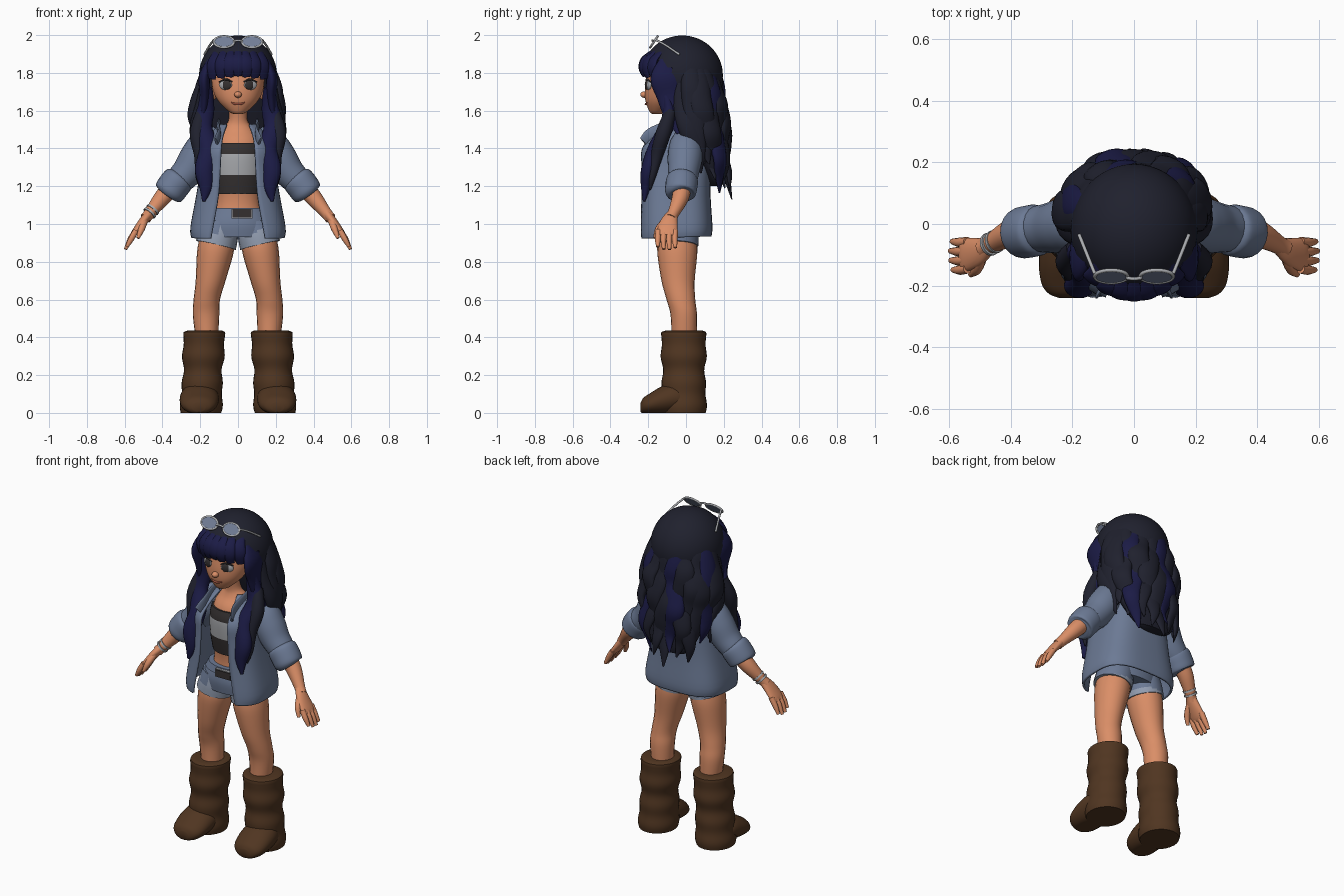
import bpy, bmesh
from math import sin, cos, pi, sqrt, radians, asin, copysign
from mathutils import Vector, Matrix

if "Cube" in bpy.data.objects:
    bpy.data.objects.remove(bpy.data.objects["Cube"])


def material(name, r, g, b):
    m = bpy.data.materials.new(name)
    m.use_nodes = True
    m.diffuse_color = (r, g, b, 1)
    bsdf = m.node_tree.nodes["Principled BSDF"]
    bsdf.inputs["Base Color"].default_value = (r, g, b, 1)
    bsdf.inputs["Roughness"].default_value = 0.8
    return m


SKIN = material("skin", .7, .27, .135)
DENIM = material("denim", .15, .195, .3)
FADED = material("faded denim", .29, .34, .44)
HAIR = material("black hair", .014, .015, .027)
NAVY = material("navy hair", .011, .011, .06)
BROWN = material("brown suede", .08, .036, .015)
CHARCOAL = material("charcoal", .035, .03, .03)
GREY = material("light grey", .4, .41, .43)
LENS = material("tinted lens", .17, .21, .31)
LIPS = material("lips", .4, .1, .06)
X, Y, Z = Vector((1, 0, 0)), Vector((0, 1, 0)), Vector((0, 0, 1))
SIDES = (("left", 1), ("right", -1))


def finish(bm, name, mats, rule=None, angle=50):
    """Turn a bmesh into a named, smooth-shaded object."""
    mats = mats if isinstance(mats, list) else [mats]
    bmesh.ops.recalc_face_normals(bm, faces=bm.faces)
    for f in bm.faces:
        f.smooth = True
        if rule:
            f.material_index = rule(f.calc_center_median())
    me = bpy.data.meshes.new(name)
    bm.to_mesh(me)
    bm.free()
    me.set_sharp_from_angle(angle=radians(angle))
    for m in mats:
        me.materials.append(m)
    ob = bpy.data.objects.new(name, me)
    bpy.context.collection.objects.link(ob)
    return ob


def smooth_path(pts, steps):
    """Catmull-Rom interpolation of tuples of any length."""
    out = []
    for i in range(len(pts) - 1):
        p, q = pts[i], pts[i + 1]
        o, r = pts[max(i - 1, 0)], pts[min(i + 2, len(pts) - 1)]
        for k in range(steps):
            t = k / steps
            out.append([b + t / 2 * (c - a + t * (2 * a - 5 * b + 4 * c - d + t * (3 * (b - c) + d - a)))
                        for a, b, c, d in zip(o, p, q, r)])
    return out + [list(pts[-1])]


def sweep(name, pts, mats, axis=X, flat=1, side=1, sides=20, steps=5, rule=None, normal=None):
    """Loft ellipses along a path of (x, y, z, width[, depth]); normal fixes the ring plane."""
    bm = bmesh.new()
    path = smooth_path(pts, steps)
    pos = [Vector((p[0] * side, p[1], p[2])) for p in path]
    rings = []
    for i, p in enumerate(path):
        t = normal or (pos[min(i + 1, len(pos) - 1)] - pos[max(i - 1, 0)]).normalized()
        u = (axis - t * axis.dot(t)).normalized()
        v = t.cross(u)
        a, b = p[3], p[-1] * (flat if len(p) == 4 else 1)
        ring = []
        for k in range(sides):
            c = pos[i] + u * a * cos(2 * pi * k / sides) + v * b * sin(2 * pi * k / sides)
            c.z = max(c.z, 0)
            ring.append(bm.verts.new(c))
        rings.append(ring)
    for r, s in zip(rings, rings[1:]):
        for k in range(sides):
            j = (k + 1) % sides
            bm.faces.new((r[k], r[j], s[j], s[k]))
    bm.faces.new(rings[0])
    bm.faces.new(rings[-1])
    return finish(bm, name, mats, rule)


def ball(name, loc, size, mat, turn=0):
    bm = bmesh.new()
    bmesh.ops.create_uvsphere(bm, u_segments=32, v_segments=20, radius=1)
    bm.transform(Matrix.LocRotScale(Vector(loc), Matrix.Rotation(turn, 3, "Z"), Vector(size)))
    return finish(bm, name, mat)


def block(name, loc, size, mat):
    bm = bmesh.new()
    bmesh.ops.create_cube(bm, size=1)
    bm.transform(Matrix.LocRotScale(Vector(loc), None, Vector(size)))
    return finish(bm, name, mat)


# Body, top and shorts
sweep("torso", [(0, -.04, 1, .15, .1), (0, -.045, 1.12, .115, .085), (0, -.05, 1.3, .13, .105),
                (0, -.04, 1.43, .12, .1), (0, -.035, 1.5, .085, .065), (0, -.045, 1.55, .05, .046),
                (0, -.06, 1.64, .05, .05)], SKIN, normal=Z)
sweep("striped_top", [(0, -.047, 1.16, .122, .095), (0, -.05, 1.26, .135, .108),
                      (0, -.05, 1.37, .136, .115), (0, -.042, 1.43, .128, .108)],
      [CHARCOAL, GREY], rule=lambda c: int(1.26 < c.z < 1.37), sides=32, normal=Z)
sweep("shorts_hips", [(0, -.045, .93, .185, .115), (0, -.045, 1, .185, .122),
                      (0, -.045, 1.08, .145, .108)], DENIM, sides=32)
sweep("waistband", [(0, -.045, 1.045, .17, .122), (0, -.045, 1.085, .148, .114)], DENIM, sides=32)
block("buckle_rim", (.022, -.163, 1.055), (.112, .02, .05), GREY)
block("buckle", (.022, -.169, 1.055), (.1, .02, .042), CHARCOAL)

for label, s in SIDES:
    sweep(label + "_shorts_leg", [(.09, -.043, 1.01, .095, .105), (.105, -.045, .94, .106, .112),
                                  (.117, -.047, .888, .108, .112)], [DENIM, FADED], side=s, steps=6,
          rule=lambda c: int(c.z < .9 or (c.y < -.08 and c.z < .965 + .02 * sin(c.x * 60))))
    sweep(label + "_leg", [(.113, -.046, .93, .09, .1), (.12, -.046, .85, .097, .106),
                           (.145, -.042, .7, .079, .088), (.165, -.027, .6, .07, .076),
                           (.169, -.012, .52, .07, .07), (.165, -.01, .4, .06, .066)], SKIN, side=s, normal=Z)
    # Slouched boot with soft wrinkles
    shaft = []
    for i in range(22):
        z = i * .0204
        r = .107 + .004 * sin(z * 48) + .004 * sin(z * 23)
        shaft.append((.196 - z * .042, -.012, z, r, r + .009))
    shaft.append((.176, -.01, .437, .085, .09))
    sweep(label + "_boot_shaft", shaft, BROWN, side=s, sides=28, steps=2, normal=Z)
    sweep(label + "_boot_foot", [(.2, .04, .05, .07, .05), (.203, -.04, .08, .098, .08),
                                 (.205, -.12, .068, .104, .076), (.207, -.19, .048, .094, .056),
                                 (.208, -.225, .038, .07, .042), (.208, -.24, .03, .035, .025)],
          BROWN, side=s, sides=28, normal=-Y)
    # Arm, hand and sleeve
    sweep(label + "_forearm", [(.33, -.015, 1.22, .05), (.4, -.03, 1.14, .045),
                               (.465, -.065, 1.06, .031), (.49, -.08, 1.03, .03)], SKIN, side=s, axis=Y)
    sweep(label + "_palm", [(.47, -.07, 1.055, .028, .024), (.505, -.09, 1.01, .046, .023),
                            (.545, -.1, .957, .054, .018), (.56, -.102, .937, .046, .012)],
          SKIN, side=s, axis=Y)
    for i in range(4):
        y, reach = -.058 - .029 * i, (.9, 1, .98, .85)[i]
        sweep(f"{label}_finger_{i + 1}", [(.54, y, .965, .016), (.54 + .03 * reach, y * 1.03, .92, .0155),
              (.54 + .056 * reach, y * 1.06 + .005, .965 - .1 * reach, .009)], SKIN, side=s, axis=Y, sides=10)
    sweep(label + "_thumb", [(.495, -.105, 1.02, .02), (.51, -.145, .975, .018),
                             (.53, -.165, .925, .009)], SKIN, side=s, axis=Y, sides=10)
    sweep(label + "_sleeve", [(.1, .005, 1.47, .055), (.17, 0, 1.42, .086), (.215, -.005, 1.355, .092),
                              (.265, -.012, 1.28, .083), (.315, -.016, 1.225, .074),
                              (.345, -.02, 1.185, .06)], DENIM, side=s, axis=Y)
    sweep(label + "_cuff", [(.303, -.018, 1.25, .066), (.315, -.02, 1.235, .083, .076),
                            (.345, -.025, 1.197, .085, .076), (.368, -.03, 1.163, .08, .07),
                            (.375, -.03, 1.153, .056)], DENIM, side=s, axis=Y)
    sweep(label + "_collar", [(0, .065, 1.53, .03), (.085, .03, 1.53, .03), (.105, -.08, 1.52, .03),
                              (.1, -.18, 1.475, .036), (.115, -.225, 1.435, .028)],
          DENIM, side=s, axis=Z, flat=.25)

# Bracelet on one wrist
for i in range(2):
    sweep(f"bracelet_{i + 1}", [(-.448 - i * .016, -.056 - i * .008, 1.08 - i * .018, .038),
          (-.455 - i * .016, -.059 - i * .008, 1.072 - i * .018, .038)], GREY, axis=Y)

# Open jacket: rows of height, half width, front, back, half opening
rows = smooth_path([(.922, .248, -.25, .135, .145), (.98, .252, -.25, .14, .135),
                    (1.15, .222, -.243, .13, .105), (1.3, .198, -.243, .13, .095), (1.4, .188, -.24, .125, .09),
                    (1.47, .155, -.18, .1, .08), (1.53, .095, -.1, .06, .06)], 4)
bm, grid = bmesh.new(), []
for z, rx, front, back, gap in rows:
    yc, ry, start = (front + back) / 2, (back - front) / 2, asin((gap / rx) ** 1.5)
    line = []
    for k in range(49):
        a = start + (2 * pi - 2 * start) * k / 48
        px, py = (copysign(abs(f(a)) ** .67, f(a)) for f in (sin, cos))
        line.append(bm.verts.new((rx * px, yc - ry * py, z + .035 * (1 - py) * max(0, 1.1 - z))))
    grid.append(line)
for r, q in zip(grid, grid[1:]):
    for k in range(48):
        bm.faces.new((r[k], r[k + 1], q[k + 1], q[k]))
solid = finish(bm, "jacket", DENIM).modifiers.new("cloth", "SOLIDIFY")
solid.thickness = .012

# Head and face
sweep("head", [(0, -.155, 1.582, .02, .022), (0, -.148, 1.595, .048, .045), (0, -.125, 1.645, .1, .088),
               (0, -.1, 1.7, .13, .118), (0, -.085, 1.76, .14, .128), (0, -.06, 1.83, .138, .14),
               (0, -.05, 1.9, .1, .11)], SKIN, sides=40, normal=Z)
ball("nose", (0, -.22, 1.685), (.02, .022, .017), SKIN)
sweep("mouth", [(-.038, -.203, 1.645, .003), (-.02, -.21, 1.637, .005), (0, -.213, 1.635, .006),
                (.02, -.21, 1.637, .005), (.038, -.203, 1.645, .003)], LIPS, axis=Z, sides=8)
for label, s in SIDES:
    ball(label + "_eye", (s * .066, -.199, 1.736), (.036, .012, .026), GREY, s * .38)
    ball(label + "_iris", (s * .061, -.206, 1.736), (.026, .009, .025), CHARCOAL, s * .36)
    sweep(label + "_lashes", [(.03, -.212, 1.752, .003), (.063, -.208, 1.766, .005),
                              (.1, -.187, 1.752, .004)], CHARCOAL, side=s, axis=Z, sides=8)
    ball(label + "_ear", (s * .128, -.08, 1.695), (.018, .03, .038), SKIN)

# Hair crown, cut away over the face
bm = bmesh.new()
bmesh.ops.create_uvsphere(bm, u_segments=48, v_segments=32, radius=1)
bm.transform(Matrix.LocRotScale(Vector((0, -.02, 1.788)), None, Vector((.206, .215, .21))))
away = [v for v in bm.verts if v.co.z < 1.81 and v.co.y < -.08 or v.co.z < 1.63]
bmesh.ops.delete(bm, geom=away, context="VERTS")
finish(bm, "hair_crown", HAIR)
sweep("hair_back", [(0, .02, 1.84, .17, .14), (0, .05, 1.65, .19, .125), (0, .085, 1.5, .21, .105),
                    (0, .11, 1.38, .2, .09), (0, .15, 1.25, .15, .05), (0, .16, 1.2, .1, .03)],
      HAIR, sides=32, normal=Z)

# Fringe of broad blunt locks
for i in range(-3, 4):
    x = i * .045
    y = -.022 - .215 * sqrt(1 - (x / .2) ** 2)
    sweep(f"fringe_lock_{i + 4}", [(x * .85, y + .05, 1.91, .02), (x * .93, y + .01, 1.87, .036),
                                   (x, y, 1.825, .036), (x * 1.02, y + .012, 1.785 - abs(x) * .12, .021)],
          NAVY, axis=Vector((1, x * 5, 0)), flat=.4, sides=14)

# Broad wavy locks around the back
for i in range(13):
    a = radians(-84 + 14 * i)
    wide = abs(a) / radians(84)
    end = 1.13 + .045 * (i % 3) + .14 * wide ** 2
    pts = []
    for k in range(9):
        t = k / 8
        rise = sin(pi / 2 * min(t * 2, 1))
        bulge = .013 * sin(t * 14 + i * 1.1) * rise
        rx, ry = .15 + .078 * rise + bulge, .148 + .022 * rise + bulge
        pts.append((rx * sin(a) * (1 - .12 * t ** 3) + .016 * sin(t * 12 + i * 2) * rise,
                    .06 * t + ry * cos(a), 1.87 + (end - 1.87) * t,
                    (.035 + .025 * rise) * (1 - t ** 4) + .005))
    sweep(f"back_lock_{i + 1}", pts, NAVY if i % 4 == 1 else HAIR,
          axis=Vector((cos(a), -sin(a), 0)), flat=.5, sides=16)

# Locks framing the face and falling over the chest
for label, s in SIDES:
    sweep(label + "_temple_lock", [(.15, -.11, 1.87, .03), (.178, -.11, 1.78, .078), (.176, -.085, 1.68, .07),
                                   (.185, -.055, 1.58, .06), (.21, -.03, 1.48, .02)],
          NAVY, side=s, axis=Y, flat=.38)
    sweep(label + "_chest_lock", [(.165, -.12, 1.72, .03), (.17, -.09, 1.61, .045), (.188, -.105, 1.51, .052),
                                  (.157, -.165, 1.4, .05), (.178, -.2, 1.29, .05), (.17, -.212, 1.2, .036),
                                  (.182, -.222, 1.12, .008)], NAVY, side=s, flat=.75)
    sweep(label + "_chest_lock_thin", [(.19, -.08, 1.6, .03), (.215, -.12, 1.48, .04), (.2, -.155, 1.36, .032),
                                       (.205, -.18, 1.25, .02), (.195, -.19, 1.18, .004)], HAIR, side=s)
    sweep(label + "_shoulder_lock", [(.175, -.03, 1.76, .04), (.19, -.015, 1.64, .055), (.222, .01, 1.52, .055),
                                     (.215, .05, 1.42, .05), (.2, .1, 1.32, .008)],
          HAIR, side=s, axis=Y, flat=.6)
    # Glasses pushed up on the head
    place = Matrix.LocRotScale(Vector((s * .074, -.17, 1.964)), Matrix.Rotation(radians(56), 3, "X"),
                               Vector((.054, .036, 1)))
    bm = bmesh.new()
    bmesh.ops.create_cone(bm, cap_ends=True, segments=28, radius1=1, radius2=1, depth=.008)
    bm.transform(place)
    finish(bm, label + "_lens", LENS)
    loop = [place @ Vector((cos(pi * k / 8), sin(pi * k / 8), 0)) for k in range(17)]
    sweep(label + "_lens_frame", [(p.x, p.y, p.z, .006) for p in loop], GREY, axis=Vector((0, -.83, .56)),
          sides=8, steps=2)
    sweep(label + "_glasses_arm", [(.127, -.162, 1.975, .006), (.148, -.11, 1.948, .006),
                                   (.178, -.035, 1.897, .006)], GREY, side=s, axis=Z, sides=8)
sweep("glasses_bridge", [(-.025, -.175, 1.967, .006), (0, -.178, 1.972, .006), (.025, -.175, 1.967, .006)],
      GREY, axis=Z, sides=8)
